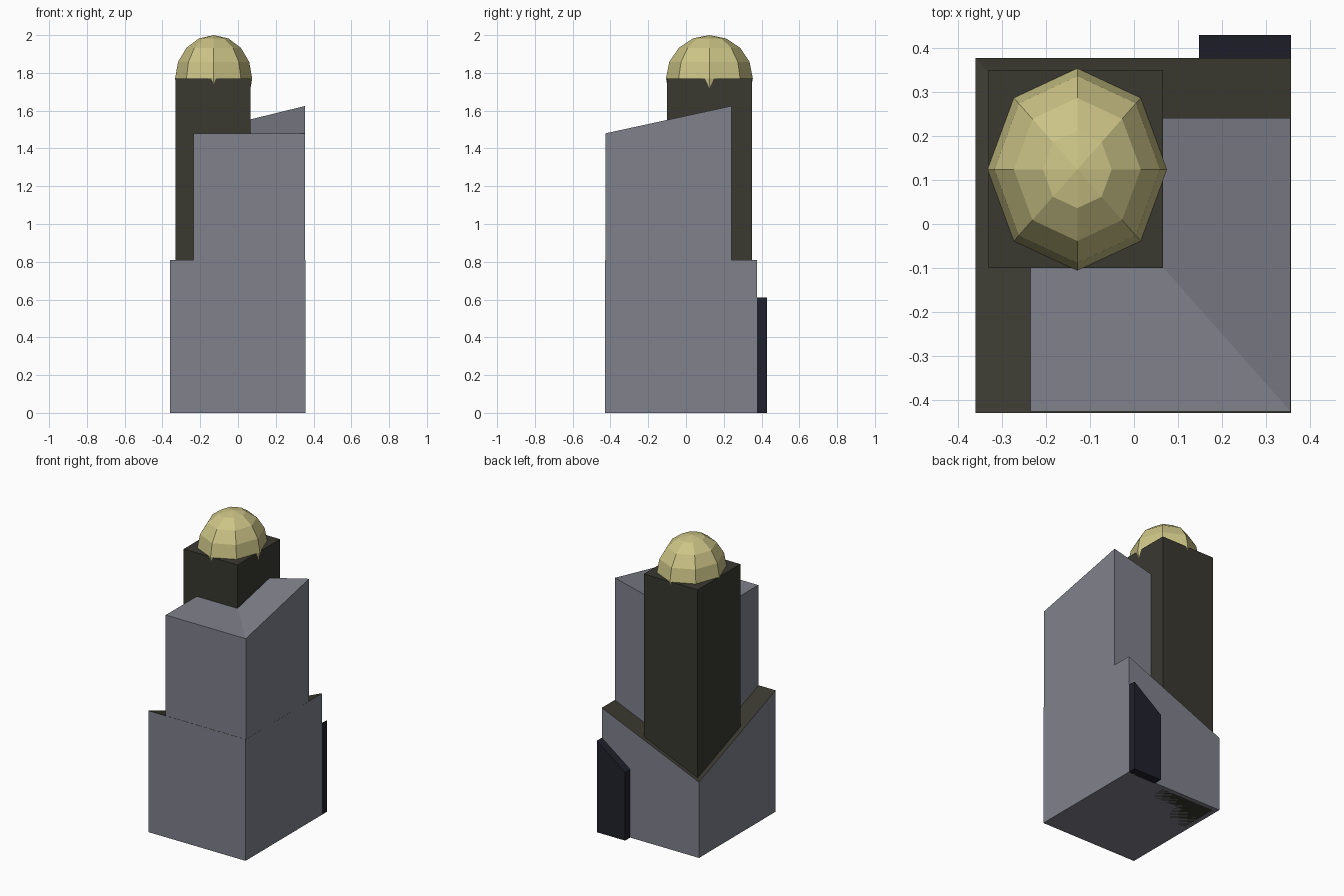
import bpy, bmesh, math
from mathutils import Matrix

if "Cube" in bpy.data.objects:
    bpy.data.objects.remove(bpy.data.objects["Cube"])


def material(name, rgb):
    m = bpy.data.materials.new(name)
    m.diffuse_color = (*rgb, 1)
    m.use_nodes = True
    m.node_tree.nodes["Principled BSDF"].inputs["Base Color"].default_value = m.diffuse_color
    return m


GREY = material("grey wall", (0.215, 0.22, 0.26))
DARK = material("dark olive", (0.041, 0.040, 0.030))
NAVY = material("dark navy", (0.0145, 0.0145, 0.025))
GOLD = material("pale gold", (0.60, 0.55, 0.24))


def finish(name, bm, mats):
    bmesh.ops.recalc_face_normals(bm, faces=bm.faces)
    me = bpy.data.meshes.new(name)
    bm.to_mesh(me)
    bm.free()
    for m in mats:
        me.materials.append(m)
    ob = bpy.data.objects.new(name, me)
    bpy.context.collection.objects.link(ob)
    return ob


def block(name, x, y, tops, mats, roof=0):
    """Box on the ground; tops = heights of front-left, front-right, back-right, back-left.
    The roof folds along the front-right to back-left diagonal."""
    bm = bmesh.new()
    plan = [(x[0], y[0]), (x[1], y[0]), (x[1], y[1]), (x[0], y[1])]
    lo = [bm.verts.new((px, py, 0)) for px, py in plan]
    hi = [bm.verts.new((px, py, h)) for (px, py), h in zip(plan, tops)]
    bm.faces.new(lo[::-1])
    for i in range(4):
        j = (i + 1) % 4
        bm.faces.new((lo[i], lo[j], hi[j], hi[i]))
    for tri in ((0, 1, 3), (1, 2, 3)):
        bm.faces.new([hi[i] for i in tri]).material_index = roof
    return finish(name, bm, mats)


# Stepped tower: base with one sunken roof corner, main block with one raised corner
block("base", (-0.36, 0.357), (-0.43, 0.377), (0.81, 0.81, 0.81, 0.505), [GREY, DARK], roof=1)
block("main_block", (-0.235, 0.356), (-0.426, 0.241), (1.48, 1.48, 1.625, 1.48), [GREY])
block("rear_tower", (-0.331, 0.066), (-0.10, 0.35), (1.77,) * 4, [DARK])

# Slab against the back wall, sloping down to the left
block("rear_slab", (0.148, 0.357), (0.37, 0.43), (0.455, 0.61, 0.61, 0.455), [NAVY])

# Faceted dome
bm = bmesh.new()
bmesh.ops.create_uvsphere(bm, u_segments=8, v_segments=8, radius=1)
bmesh.ops.transform(bm, verts=bm.verts,
                    matrix=Matrix.Translation((-0.129, 0.124, 1.77)) @ Matrix.Diagonal((0.204, 0.23, 0.23, 1)))
finish("dome", bm, [GOLD])
